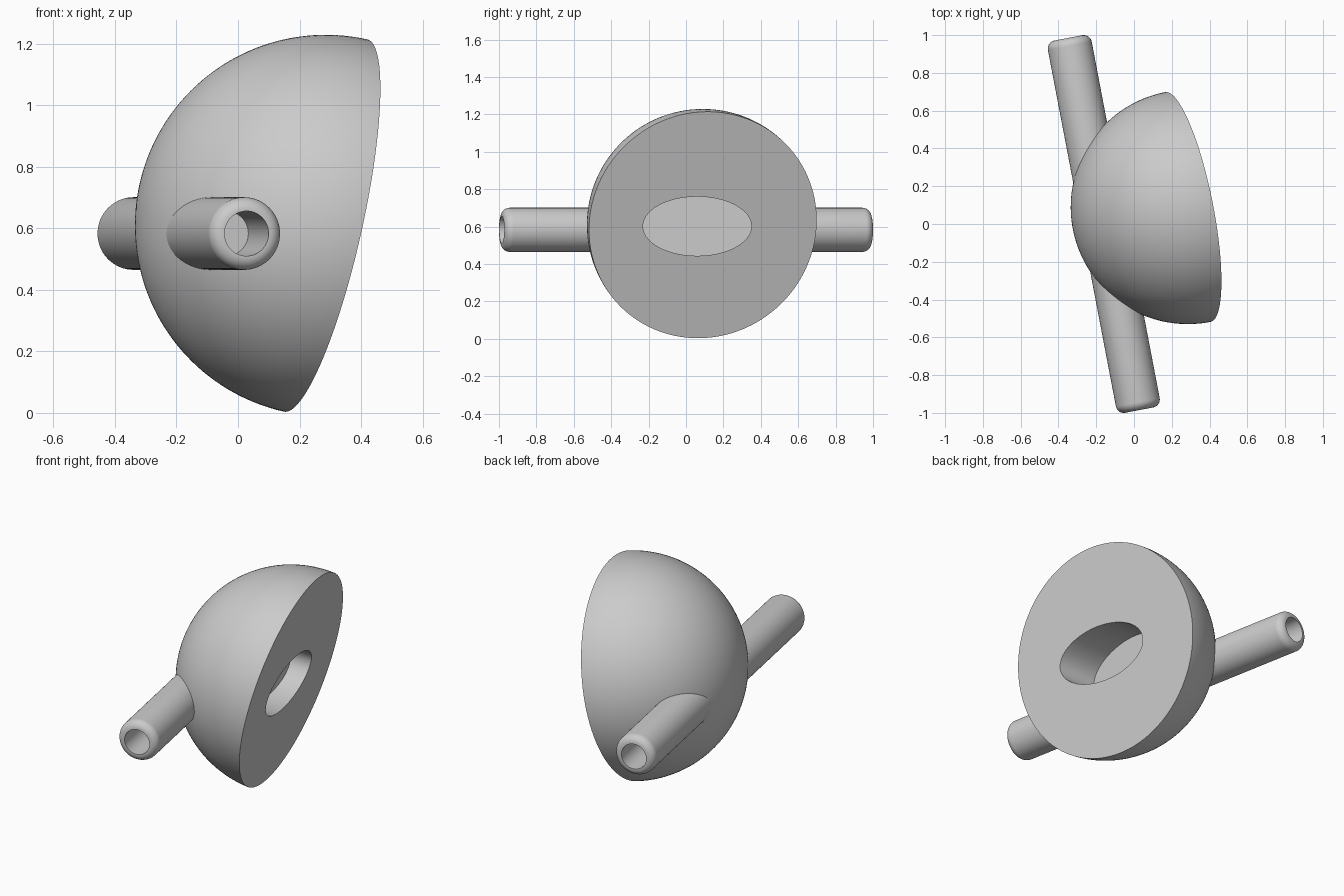
import bpy, bmesh
from math import sin, cos, pi, radians
from mathutils import Vector

default = bpy.data.objects.get("Cube")
if default:
    bpy.data.objects.remove(default, do_unlink=True)

grey = bpy.data.materials.new("plain grey")
grey.use_nodes = True
grey.diffuse_color = (0.6, 0.6, 0.6, 1)
grey.node_tree.nodes["Principled BSDF"].inputs["Base Color"].default_value = (0.6, 0.6, 0.6, 1)


def lathe(name, profile, steps):
    """Turn (radius, height) points around the local z axis."""
    bm = bmesh.new()
    verts = [bm.verts.new((r, 0, z)) for r, z in profile]
    edges = [bm.edges.new(pair) for pair in zip(verts, verts[1:])]
    bmesh.ops.spin(bm, geom=verts + edges, cent=(0, 0, 0), axis=(0, 0, 1),
                   angle=2 * pi, steps=steps)
    bmesh.ops.remove_doubles(bm, verts=bm.verts, dist=1e-5)
    bmesh.ops.recalc_face_normals(bm, faces=bm.faces)
    mesh = bpy.data.meshes.new(name)
    bm.to_mesh(mesh)
    bm.free()
    mesh.materials.append(grey)
    obj = bpy.data.objects.new(name, mesh)
    bpy.context.collection.objects.link(obj)
    return obj


def select_only(obj):
    bpy.ops.object.select_all(action='DESELECT')
    obj.select_set(True)
    bpy.context.view_layer.objects.active = obj


# Half ball with a tilted flat face
R = 0.62
centre = Vector((0.285, 0.09, 0.609))
normal = Vector((0.958, 0.19, -0.215)).normalized()
arc = [(R * sin(i * pi / 80), -R * cos(i * pi / 80)) for i in range(40)]
half_ball = lathe("half_ball", [*arc, (R, 0), (0, 0)], 128)
half_ball.location = centre
half_ball.rotation_mode = 'QUATERNION'
half_ball.rotation_quaternion = normal.to_track_quat('Z', 'Y')

# Oval socket, cut straight along x into the flat face
floor_x, depth = 0.10, 0.6
bpy.ops.mesh.primitive_cylinder_add(vertices=96, radius=1, depth=depth,
                                    location=(floor_x + depth / 2, 0.06, 0.602),
                                    rotation=(0, pi / 2, 0))
cutter = bpy.context.object
cutter.name = "socket_cutter"
cutter.hide_render = True
cutter.scale = (0.158, 0.29, 1)
cutter.data.materials.append(grey)
cut = half_ball.modifiers.new("socket", 'BOOLEAN')
cut.operation = 'DIFFERENCE'
cut.solver = 'EXACT'
cut.object = cutter
select_only(half_ball)
bpy.ops.object.modifier_apply(modifier=cut.name)
bpy.data.objects.remove(cutter, do_unlink=True)

# Crossing rod with rounded ends and a blind bore at each end
half, radius, bore, fillet, bore_floor = 1.003, 0.118, 0.073, 0.043, 0.65
end = [(0, bore_floor), (bore, bore_floor), (bore, half)]
end += [(radius - fillet + fillet * sin(i * pi / 16),
         half - fillet + fillet * cos(i * pi / 16)) for i in range(9)]
rod = lathe("rod", end + [(r, -z) for r, z in reversed(end)], 64)
rod.location = (-0.16, 0, 0.583)
rod.rotation_euler = (-pi / 2, 0, radians(10.8))

for obj in (half_ball, rod):
    select_only(obj)
    bpy.ops.object.shade_smooth_by_angle(angle=radians(30))
